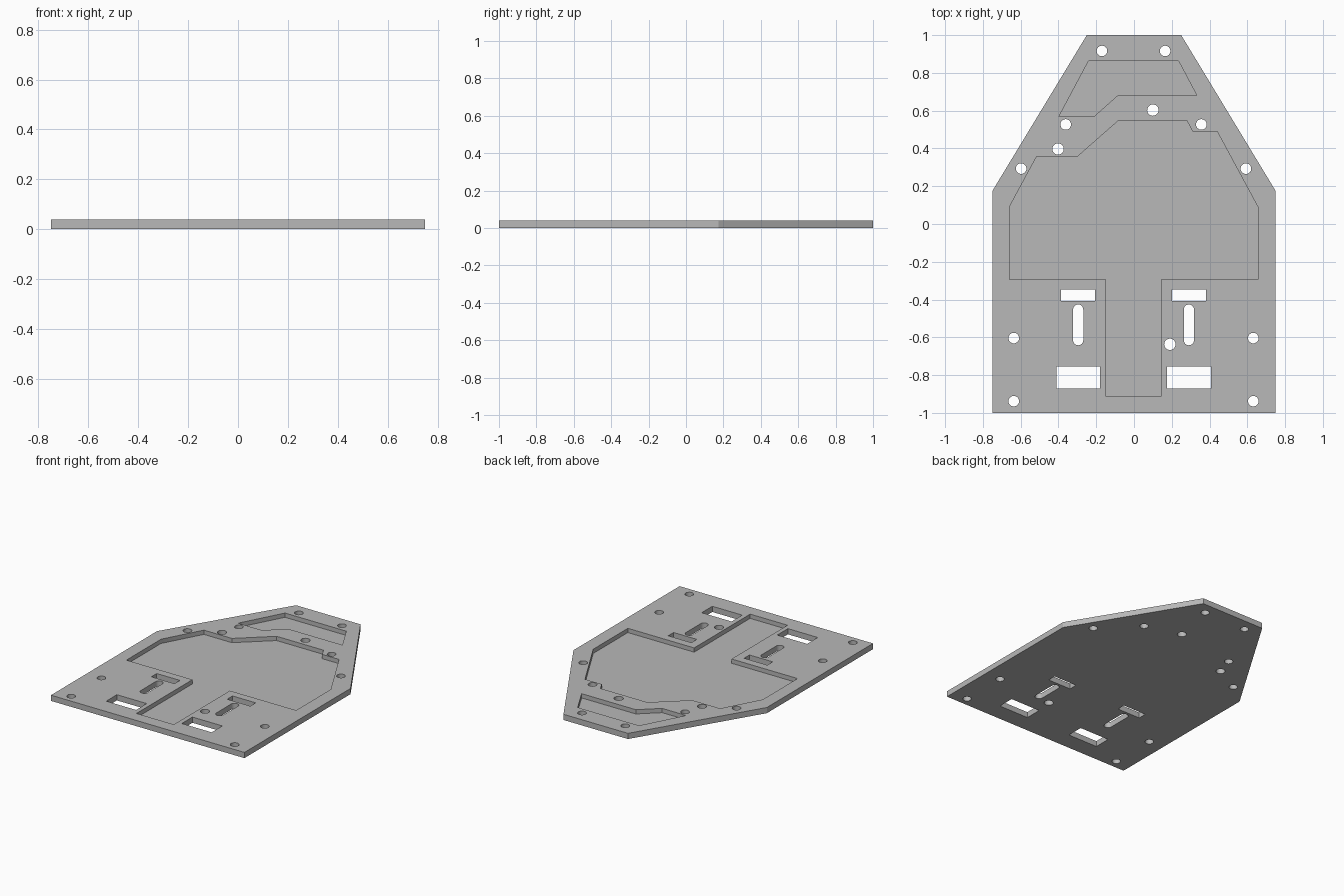
import bpy
import bmesh
from math import sin, cos, pi

cube = bpy.data.objects.get("Cube")
if cube:
    bpy.data.objects.remove(cube, do_unlink=True)

THICK = 0.04
POCKET_FLOOR = 0.01
MID = -0.0025  # mirror line of the hole pattern


def prism(bm, points, z0, z1):
    """Extrude a counter-clockwise outline from z0 to z1."""
    face = bm.faces.new([bm.verts.new((x, y, z0)) for x, y in points])
    top = bmesh.ops.extrude_face_region(bm, geom=[face])["geom"]
    verts = [v for v in top if isinstance(v, bmesh.types.BMVert)]
    bmesh.ops.translate(bm, verts=verts, vec=(0, 0, z1 - z0))


def finish(bm, name):
    bmesh.ops.recalc_face_normals(bm, faces=bm.faces)
    mesh = bpy.data.meshes.new(name)
    bm.to_mesh(mesh)
    bm.free()
    obj = bpy.data.objects.new(name, mesh)
    bpy.context.collection.objects.link(obj)
    return obj


def arc(x, y, r, start, end, steps):
    angles = [start + (end - start) * i / steps for i in range(steps + 1)]
    return [(x + r * cos(a), y + r * sin(a)) for a in angles]


def circle(x, y, r):
    return arc(x, y, r, 0, 2 * pi, 32)[:-1]


def rect(x, y, w, h):
    return [(x - w / 2, y - h / 2), (x + w / 2, y - h / 2),
            (x + w / 2, y + h / 2), (x - w / 2, y + h / 2)]


def slot(x, y0, y1, r):
    return arc(x, y1 - r, r, 0, pi, 12) + arc(x, y0 + r, r, pi, 2 * pi, 12)


# Plate blank with tapered nose
bm = bmesh.new()
prism(bm, [(-0.75, -1), (0.75, -1), (0.75, 0.175), (0.25, 1),
           (-0.25, 1), (-0.75, 0.175)], 0, THICK)
plate = finish(bm, "base_plate")

# Through cuts: mirrored bolt holes, windows and slots
through = [circle(0.1, 0.603, 0.03), circle(-0.402, 0.397, 0.03),
           circle(0.19, -0.637, 0.03)]
for s in (-1, 1):
    for x, y in ((0.167, 0.916), (0.359, 0.527), (0.595, 0.293),
                 (0.634, -0.604), (0.634, -0.938)):
        through.append(circle(MID + s * x, y, 0.028))
    through.append(rect(MID + s * 0.294, -0.378, 0.18, 0.06))
    through.append(rect(MID + s * 0.293, -0.813, 0.232, 0.118))
    through.append(slot(MID + s * 0.293, -0.642, -0.426, 0.027))

# Recessed pockets: large body pocket with tail, and nose pocket
pockets = [
    [(-0.66, 0.09), (-0.66, -0.293), (-0.148, -0.293), (-0.148, -0.913),
     (0.142, -0.913), (0.142, -0.293), (0.656, -0.293), (0.656, 0.09),
     (0.44, 0.49), (0.31, 0.49), (0.28, 0.547), (-0.083, 0.547),
     (-0.298, 0.358), (-0.515, 0.358)],
    [(-0.24, 0.864), (-0.398, 0.568), (-0.213, 0.568), (-0.087, 0.68),
     (0.333, 0.68), (0.235, 0.864)],
]

bm = bmesh.new()
for outline in through:
    prism(bm, outline, -0.05, 0.1)
for outline in pockets:
    prism(bm, outline, POCKET_FLOOR, 0.1)
cutter = finish(bm, "plate_cutter")
cutter.hide_render = True

# Cut the plate, then discard the cutter
cut = plate.modifiers.new("cutouts", "BOOLEAN")
cut.operation = "DIFFERENCE"
cut.solver = "EXACT"
cut.object = cutter
bpy.ops.object.select_all(action="DESELECT")
bpy.context.view_layer.objects.active = plate
plate.select_set(True)
bpy.ops.object.modifier_apply(modifier=cut.name)
bpy.data.objects.remove(cutter, do_unlink=True)

# Plain grey finish
grey = bpy.data.materials.new("plain_grey")
grey.use_nodes = True
colour = (0.48, 0.48, 0.48, 1)
grey.diffuse_color = colour
grey.node_tree.nodes["Principled BSDF"].inputs["Base Color"].default_value = colour
plate.data.materials.clear()
plate.data.materials.append(grey)
bpy.ops.object.shade_smooth_by_angle(angle=pi / 6)
